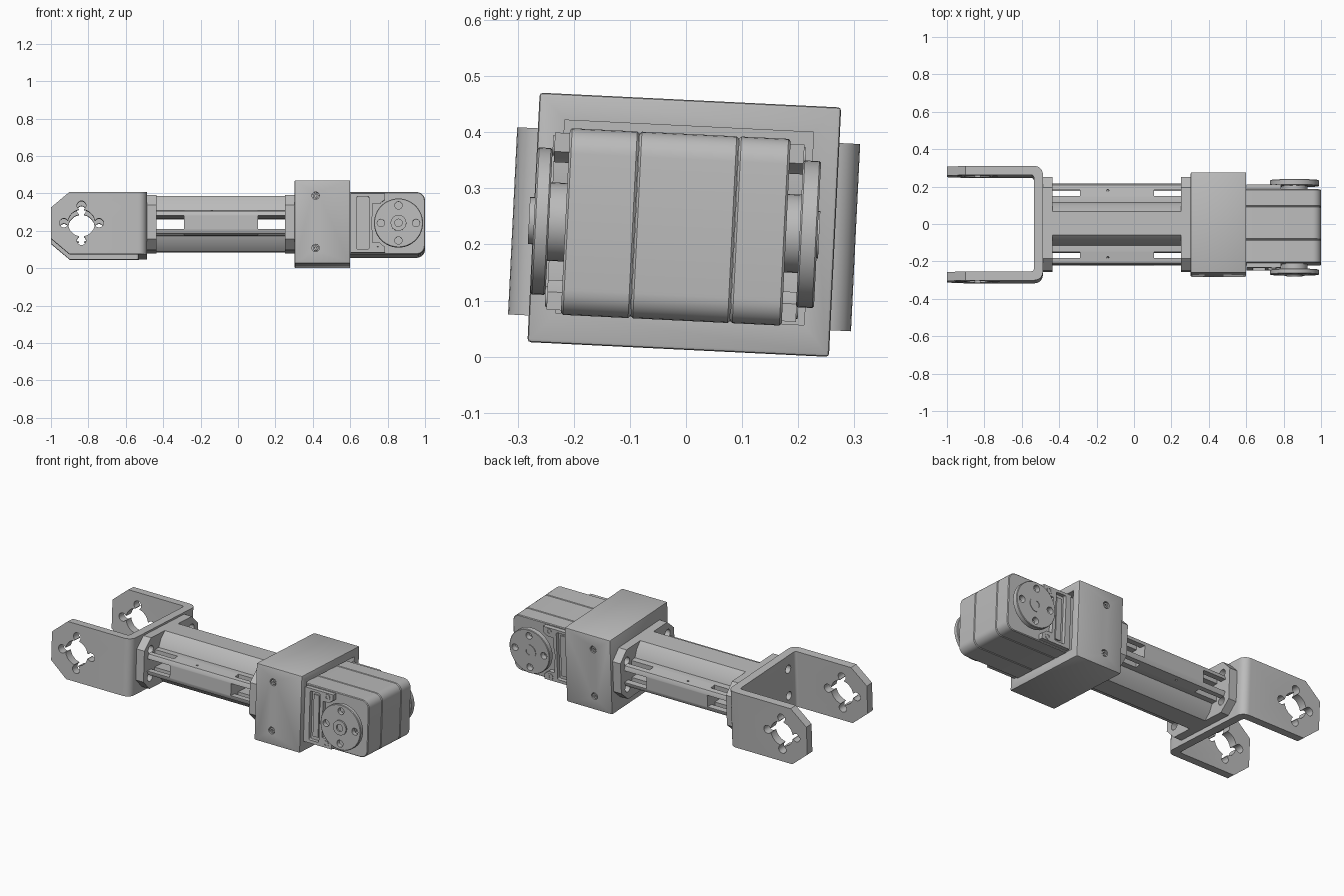
import bpy, bmesh, math
from mathutils import Matrix

cube = bpy.data.objects.get("Cube")
if cube:
    bpy.data.objects.remove(cube, do_unlink=True)

grey = bpy.data.materials.new("light grey")
grey.use_nodes = True
grey.diffuse_color = (0.5, 0.5, 0.5, 1)
grey.node_tree.nodes["Principled BSDF"].inputs["Base Color"].default_value = (0.5, 0.5, 0.5, 1)

parts = []
PLACE = {"x": lambda a, b, t: (t, a, b),
         "y": lambda a, b, t: (a, t, b),
         "z": lambda a, b, t: (a, b, t)}


def circle(a, b, r, n=32):
    return [(a + r * math.cos(math.tau * i / n), b + r * math.sin(math.tau * i / n)) for i in range(n)]


def rect(a0, a1, b0, b1, r=0.0, n=6):
    """Rectangle outline, with rounded corners when r is given."""
    if r == 0:
        return [(a0, b0), (a1, b0), (a1, b1), (a0, b1)]
    pts = []
    for k, (a, b) in enumerate([(a1 - r, b1 - r), (a0 + r, b1 - r), (a0 + r, b0 + r), (a1 - r, b0 + r)]):
        for i in range(n + 1):
            t = math.pi / 2 * (k + i / n)
            pts.append((a + r * math.cos(t), b + r * math.sin(t)))
    return pts


def prism(name, pts, axis, lo, hi, keep=True):
    """Extrude a closed outline along one axis."""
    bm = bmesh.new()
    place = PLACE[axis]
    face = bm.faces.new([bm.verts.new(place(a, b, lo)) for a, b in pts])
    ext = bmesh.ops.extrude_face_region(bm, geom=[face])
    shift = [place(0, 0, hi - lo)]
    bmesh.ops.translate(bm, vec=shift[0], verts=[g for g in ext["geom"] if isinstance(g, bmesh.types.BMVert)])
    bmesh.ops.recalc_face_normals(bm, faces=bm.faces)
    me = bpy.data.meshes.new(name)
    bm.to_mesh(me)
    bm.free()
    ob = bpy.data.objects.new(name, me)
    bpy.context.collection.objects.link(ob)
    me.materials.append(grey)
    if keep:
        parts.append(ob)
    else:
        ob.hide_render = True
    return ob


def bake(ob):
    bpy.context.view_layer.update()
    deps = bpy.context.evaluated_depsgraph_get()
    me = bpy.data.meshes.new_from_object(ob.evaluated_get(deps))
    ob.modifiers.clear()
    ob.data = me


def bevel(ob, width, segments=2):
    mod = ob.modifiers.new("Bevel", "BEVEL")
    mod.width, mod.segments = width, segments
    mod.limit_method, mod.angle_limit = "ANGLE", math.radians(40)
    bake(ob)
    return ob


def cut(ob, *shapes):
    """Subtract prisms given as (outline, axis, low, high)."""
    cutters = [prism("cutter", *s, keep=False) for s in shapes]
    for c in cutters:
        mod = ob.modifiers.new("Cut", "BOOLEAN")
        mod.operation, mod.solver, mod.object = "DIFFERENCE", "EXACT", c
    bake(ob)
    for c in cutters:
        bpy.data.objects.remove(c, do_unlink=True)
    return ob


# Fork bracket: bent plate with chamfered ears and cross-shaped horn openings
BZ, BH, EAR = -0.008, 0.167, -0.837
bracket = prism("fork_bracket", rect(-1.2, -0.487, -0.306, 0.306, 0.045), "z", BZ - BH, BZ + BH)
tip = [(-1.3, -0.3), (-0.9, -0.3), (-0.9, -BH), (-1, -0.083),
       (-1, 0.083), (-0.9, BH), (-0.9, 0.3), (-1.3, 0.3)]
mount_holes = [(circle(y, z, 0.024, 16), "x", -0.6, -0.4) for y in (-0.19, 0.19) for z in (-0.08, 0.08)]
ear_holes = [circle(EAR, BZ, 0.072)]
for dx, dz in ((1, 0), (-1, 0), (0, 1), (0, -1)):
    ear_holes.append(circle(EAR + 0.094 * dx, BZ + 0.094 * dz, 0.024, 20))
ear_holes.append(rect(EAR - 0.09, EAR + 0.09, BZ - 0.013, BZ + 0.013))
ear_holes.append(rect(EAR - 0.013, EAR + 0.013, BZ - 0.09, BZ + 0.09))
cut(bracket, (rect(-1.4, -0.535, -0.258, 0.258, 0.015), "z", -0.5, 0.5),
    ([(x, z + BZ) for x, z in tip], "y", -0.5, 0.5))
cut(bracket, *[(h, "y", -0.5, 0.5) for h in ear_holes], *mount_holes)

# Link end flanges
outline = [(-0.25, -0.09), (-0.19, -0.148), (0.19, -0.148), (0.25, -0.09),
           (0.25, 0.09), (0.19, 0.148), (-0.19, 0.148), (-0.25, 0.09)]
for name, lo, hi in (("fork_flange", -0.487, -0.437), ("collar_flange", 0.252, 0.306)):
    flange = prism(name, outline, "x", lo, hi)
    cut(flange, *[(circle(y, z, 0.024, 16), "x", lo - 0.01, hi + 0.01)
                  for y in (-0.19, 0.19) for z in (-0.08, 0.08)])

# Link beam: ridged section with side rails, open at both ends
quarter = [(0.218, 0.04), (0.208, 0.06), (0.145, 0.068), (0.115, 0.068), (0.098, 0.11), (0.062, 0.148)]
top = quarter + [(-y, z) for y, z in reversed(quarter)]
beam = prism("link_beam", top + [(-y, -z) for y, z in top], "x", -0.438, 0.253)
openings = []
for lo, hi in ((-0.437, -0.29), (0.108, 0.252)):
    openings.append((rect(-0.3, 0.3, -0.035, 0.035), "x", lo, hi))
    for s in (-1, 1):
        a, b = sorted((s * 0.15, s * 0.182))
        openings.append((rect(a, b, -0.1, 0.1), "x", lo, hi))
for s in (-1, 1):
    openings.append((circle(-0.14, s * 0.18, 0.006, 10), "z", -0.2, 0.2))
cut(beam, *openings)

# Motor collar: box open toward the motor, with side screws
collar = bevel(prism("motor_collar", rect(-0.269, 0.269, -0.2225, 0.2225), "x", 0.303, 0.6), 0.006)
screw_holes = [(circle(0.415, z, 0.02, 16), "y", s * 0.262 - 0.02, s * 0.262 + 0.02)
               for z in (-0.14, 0.14) for s in (-1, 1)]
cut(collar, (rect(-0.222, 0.222, -0.168, 0.176), "x", 0.345, 0.7), *screw_holes)
for s in (-1, 1):
    for z in (-0.14, 0.14):
        screw = prism("collar_screw", circle(0.415, z, 0.015, 16), "y", s * 0.258 - 0.008, s * 0.258 + 0.008)
        cut(screw, (circle(0.415, z, 0.007, 6), "y", s * 0.268 - 0.012, s * 0.268 + 0.012))

# Motor housing: three stacked shells
for name, lo, hi in (("housing_front", -0.212, -0.088), ("housing_middle", -0.0875, 0.0895),
                     ("housing_back", 0.09, 0.182)):
    bevel(prism(name, rect(0.36, 1.0, -0.171, 0.162, 0.045), "y", lo, hi), 0.004, 1)

# Side covers, horns and screws on both faces of the motor
HX, HZ = 0.858, -0.006
sides = (("front", -1, 0.212, 0.238, 0.241, 0.268, 0.277), ("back", 1, 0.182, 0.207, 0.206, 0.238, 0.241))
for side, s, inner, cover, horn_in, horn_out, boss in sides:
    def slab(name, pts, a, b):
        return prism(side + "_" + name, pts, "y", *sorted((s * a, s * b)))

    def hole(pts, a, b):
        return (pts, "y", *sorted((s * a, s * b)))

    plate = slab("side_cover", rect(0.601, 0.785, -0.163, 0.153), inner - 0.01, cover)
    cut(plate, hole(rect(0.635, 0.70, -0.145, 0.138, 0.008), cover - 0.022, cover + 0.1),
        hole(circle(HX, HZ, 0.145, 48), inner, cover + 0.1),
        hole(rect(0.72, 0.9, -0.11, 0.1), inner, cover + 0.1))
    slab("cover_rib", rect(0.65, 0.685, -0.125, 0.118), cover - 0.03, cover - 0.014)
    for z in (-0.14, 0.13):
        post = slab("cover_screw", circle(0.747, z, 0.018, 16), inner, cover + 0.003)
        cut(post, hole(circle(0.747, z, 0.009, 6), cover - 0.008, cover + 0.1))
    slab("horn_hub", circle(HX, HZ, 0.07), inner - 0.01, horn_in + 0.002)
    horn = bevel(slab("horn", circle(HX, HZ, 0.131, 48), horn_in, horn_out), 0.003, 1)
    cut(horn, *[hole(circle(HX + 0.094 * dx, HZ + 0.094 * dz, 0.02, 16), horn_in - 0.01, horn_out + 0.01)
                for dx, dz in ((1, 0), (-1, 0), (0, 1), (0, -1))])
    cap = slab("horn_boss", circle(HX, HZ, 0.042), horn_out - 0.005, boss)
    cut(cap, hole(circle(HX, HZ, 0.02, 16), boss - 0.01, boss + 0.1))

# Set the whole assembly at its slight roll, standing on the ground
pose = Matrix.Translation((0, -0.003, 0.238)) @ Matrix.Rotation(-0.049, 4, "X")
bpy.ops.object.select_all(action="DESELECT")
for ob in parts:
    ob.data.transform(pose)
    ob.select_set(True)
low = min(v.co.z for ob in parts for v in ob.data.vertices)
for ob in parts:
    ob.data.transform(Matrix.Translation((0, 0, -low)))
bpy.context.view_layer.objects.active = parts[0]
bpy.ops.object.shade_smooth_by_angle(angle=math.radians(30))
